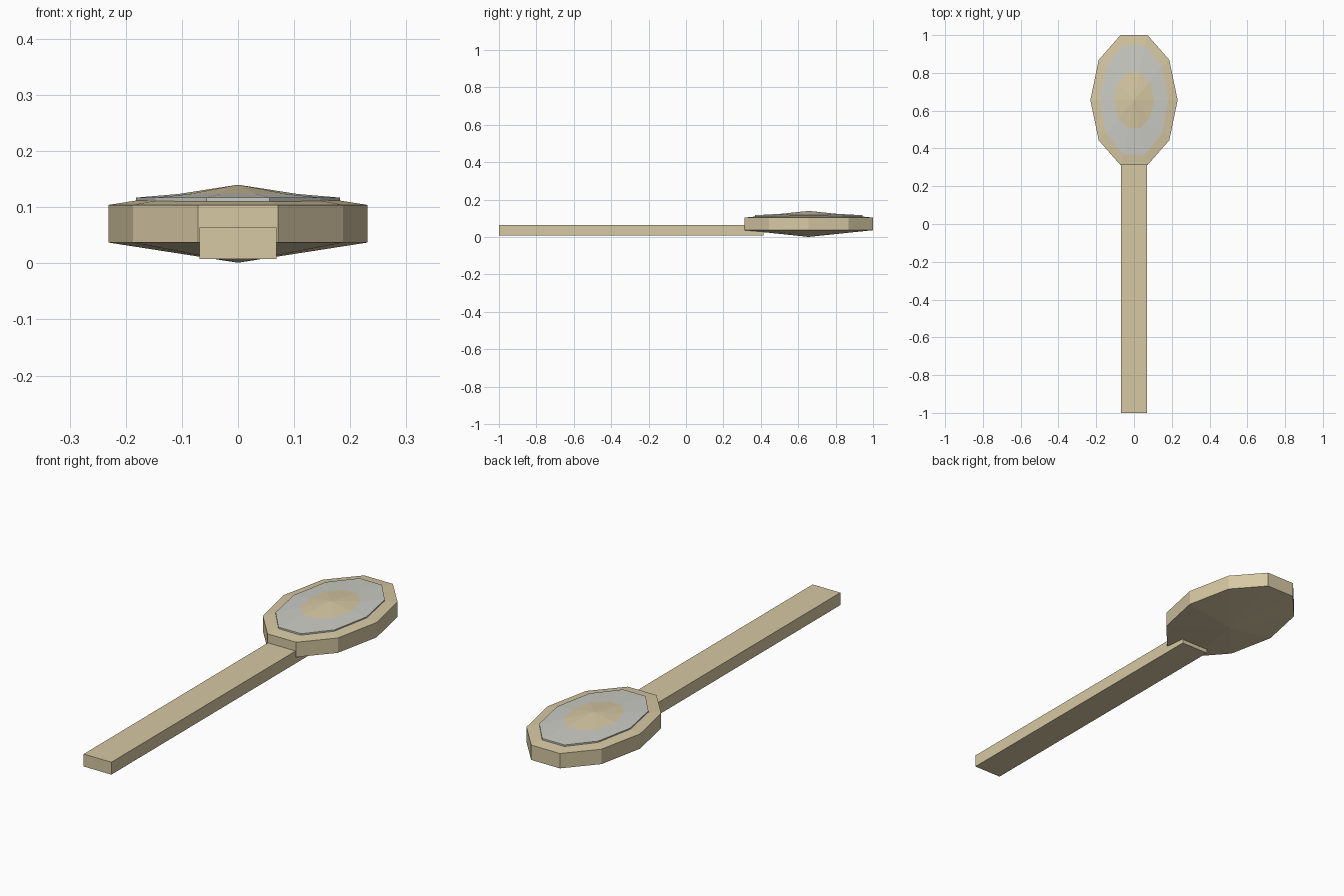
import bpy
import bmesh
from math import cos, sin, tau

if "Cube" in bpy.data.objects:
    bpy.data.objects.remove(bpy.data.objects["Cube"], do_unlink=True)

SIDES = 10
CENTRE_Y = 0.656


def make_material(name, rgb):
    mat = bpy.data.materials.new(name)
    mat.use_nodes = True
    colour = (*rgb, 1.0)
    mat.diffuse_color = colour
    mat.node_tree.nodes["Principled BSDF"].inputs["Base Color"].default_value = colour
    return mat


def finish(bm, name, mat):
    bmesh.ops.recalc_face_normals(bm, faces=bm.faces[:])
    mesh = bpy.data.meshes.new(name)
    bm.to_mesh(mesh)
    bm.free()
    mesh.materials.append(mat)
    obj = bpy.data.objects.new(name, mesh)
    bpy.context.collection.objects.link(obj)
    return obj


def pointed_disc(name, rx, ry, tip_low, rim_low, rim_high, tip_high, mat):
    """Oval ten-sided disc with a shallow cone above and below."""
    bm = bmesh.new()

    def ring(z):
        return [bm.verts.new((rx * cos(tau * i / SIDES),
                              CENTRE_Y + ry * sin(tau * i / SIDES), z))
                for i in range(SIDES)]

    low, high = ring(rim_low), ring(rim_high)
    bottom = bm.verts.new((0, CENTRE_Y, tip_low))
    top = bm.verts.new((0, CENTRE_Y, tip_high))
    for i in range(SIDES):
        j = (i + 1) % SIDES
        bm.faces.new((low[i], low[j], high[j], high[i]))
        bm.faces.new((high[i], high[j], top))
        bm.faces.new((low[j], low[i], bottom))
    return finish(bm, name, mat)


def box(name, low, high, mat):
    bm = bmesh.new()
    bmesh.ops.create_cube(bm, size=1)
    for v in bm.verts:
        v.co = [h if c > 0 else l for c, l, h in zip(v.co, low, high)]
    return finish(bm, name, mat)


wood = make_material("pale wood", (0.68, 0.58, 0.37))
silver = make_material("silver grey", (0.60, 0.60, 0.56))

# Oval head; its raised centre shows through the face plate
pointed_disc("head", 0.231, 0.362, 0.001, 0.037, 0.104, 0.140, wood)

# Raised face plate set on the head
pointed_disc("face_plate", 0.182, 0.303, 0.1, 0.106, 0.117, 0.1325, silver)

# Straight handle running under the head
box("handle", (-0.069, -1.0, 0.008), (0.069, 0.415, 0.064), wood)
